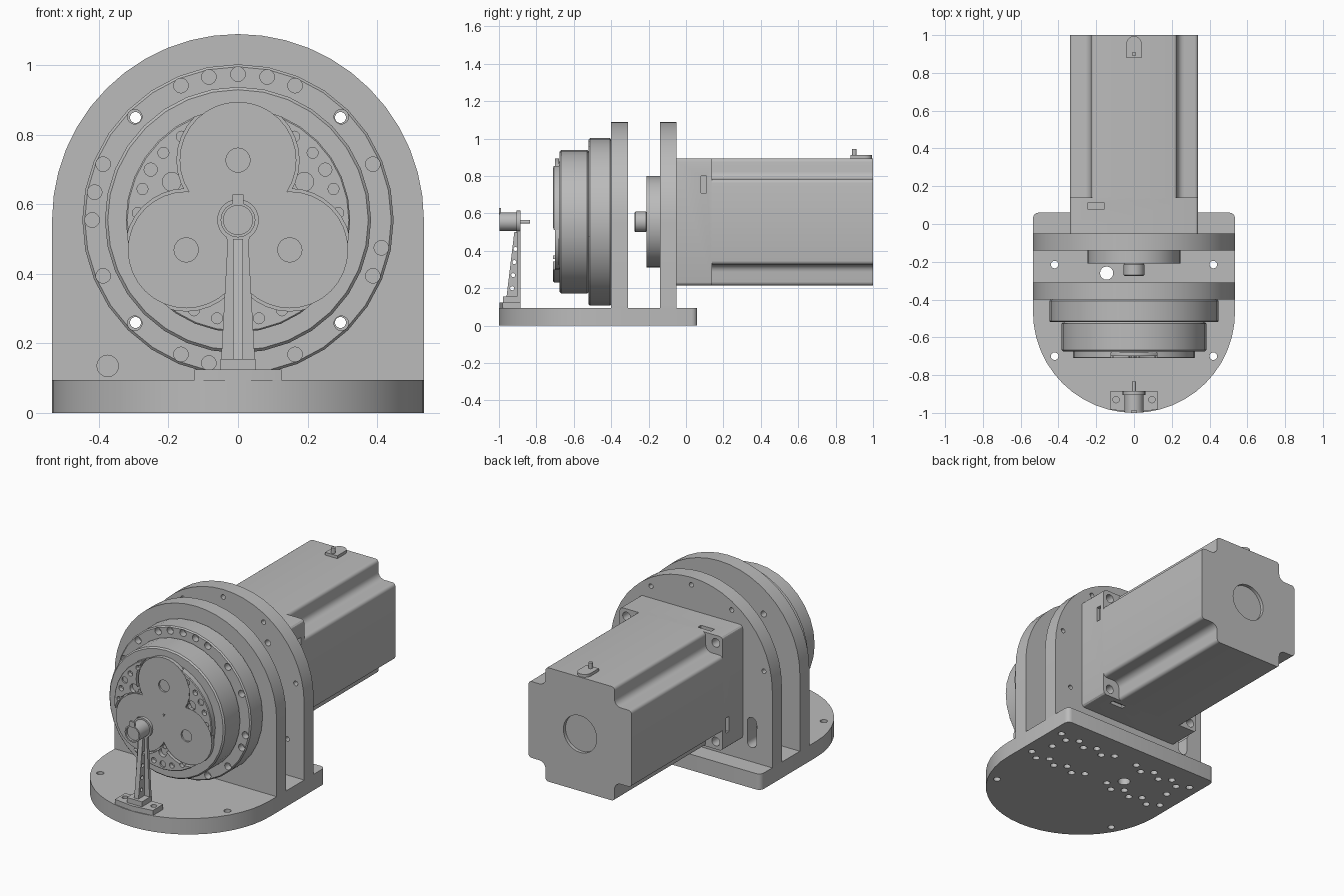
import bpy, bmesh
from math import sin, cos, pi, radians

if "Cube" in bpy.data.objects:
    bpy.data.objects.remove(bpy.data.objects["Cube"])

grey = bpy.data.materials.new("machined_grey")
grey.use_nodes = True
COLOUR = (0.5, 0.5, 0.5, 1)
grey.diffuse_color = COLOUR
grey.node_tree.nodes["Principled BSDF"].inputs["Base Color"].default_value = COLOUR

AXIS_Z = 0.555          # height of the drive axis
MAP = {"x": lambda u, v, d: (d, u, v),
       "y": lambda u, v, d: (u, d, v),
       "z": lambda u, v, d: (u, v, d)}


def arc(cx, cy, r, a0, a1, n):
    """Points along an arc, angles in degrees."""
    return [(cx + r * cos(radians(a0 + (a1 - a0) * i / n)),
             cy + r * sin(radians(a0 + (a1 - a0) * i / n))) for i in range(n + 1)]


def circle(cx, cy, r, n=32):
    return arc(cx, cy, r, 0, 360, n)[:-1]


def rect(u0, u1, v0, v1):
    return [(u0, v0), (u1, v0), (u1, v1), (u0, v1)]


def ring_points(r, angles):
    """Positions around the drive axis."""
    return [(r * cos(radians(a)), AXIS_Z + r * sin(radians(a))) for a in angles]


def make(name, prisms):
    """Object from prisms given as (axis, outline, start, end)."""
    bm = bmesh.new()
    for axis, pts, a, b in prisms:
        low = [bm.verts.new(MAP[axis](u, v, a)) for u, v in pts]
        high = [bm.verts.new(MAP[axis](u, v, b)) for u, v in pts]
        bm.faces.new(low)
        bm.faces.new(high)
        for i in range(len(pts)):
            j = (i + 1) % len(pts)
            bm.faces.new((low[i], low[j], high[j], high[i]))
    bmesh.ops.recalc_face_normals(bm, faces=bm.faces)
    mesh = bpy.data.meshes.new(name)
    bm.to_mesh(mesh)
    bm.free()
    mesh.materials.append(grey)
    obj = bpy.data.objects.new(name, mesh)
    bpy.context.collection.objects.link(obj)
    return obj


def finish(obj, cuts=(), bevel=0):
    """Bevel, cut holes, then smooth the round surfaces."""
    cutter = None
    if bevel:
        m = obj.modifiers.new("bevel", "BEVEL")
        m.width, m.segments, m.limit_method = bevel, 1, "ANGLE"
    if cuts:
        cutter = make("cutter", cuts)
        cutter.hide_render = True
        m = obj.modifiers.new("holes", "BOOLEAN")
        m.operation, m.solver, m.use_self, m.object = "DIFFERENCE", "EXACT", True, cutter
    dg = bpy.context.evaluated_depsgraph_get()
    mesh = bpy.data.meshes.new_from_object(obj.evaluated_get(dg))
    obj.modifiers.clear()
    obj.data = mesh
    if cutter:
        bpy.data.objects.remove(cutter)
    bpy.ops.object.select_all(action="DESELECT")
    obj.select_set(True)
    bpy.context.view_layer.objects.active = obj
    bpy.ops.object.shade_smooth_by_angle(angle=radians(28))
    return obj


def holes(axis, centres, r, a, b, n=16):
    return [(axis, circle(u, v, r, n), a, b) for u, v in centres]


# Base: round front, square back, mounting holes and zigzag screw holes below
W = 0.535
base = (arc(0, -0.465, W, 180, 360, 24) + arc(W - 0.03, 0.03, 0.03, 0, 90, 4)
        + arc(-W + 0.03, 0.03, 0.03, 90, 180, 4))
screws = [(s * (0.08 + 0.065 * i), y + 0.02 * (-1) ** i)
          for y in (-0.355, -0.095) for s in (-1, 1) for i in range(7)]
finish(make("base", [("z", base, 0, 0.095)]),
       holes("z", [(x, y) for x in (-0.42, 0.42) for y in (-0.7, -0.215)], 0.02, -0.1, 0.2)
       + holes("z", [(-0.145, -0.26)], 0.035, -0.1, 0.2)
       + holes("z", screws, 0.02, -0.1, 0.04, 12))

# Two arched upright plates
arch = [(-W, 0.095), (W, 0.095)] + arc(0, AXIS_Z, W, 0, 180, 24)
finish(make("front_plate", [("y", arch, -0.4, -0.31)]),
       holes("y", [(-0.375, 0.135)], 0.031, -0.5, -0.2)
       + holes("y", ring_points(0.417, (45, 135, 225, 315)), 0.018, -0.5, -0.2))
slot = arc(-0.4, 0.33, 0.03, 0, 180, 8) + arc(-0.4, 0.21, 0.03, 180, 360, 8)
finish(make("back_plate", [("y", arch, -0.14, -0.05)]),
       [("y", slot, -0.3, 0.1)]
       + holes("y", ring_points(0.417, (45, 135, 225, 315)), 0.018, -0.3, 0.1)
       + holes("y", ring_points(0.49, (-30, 12, 57, 90, 123, 168, 210)), 0.014, -0.3, 0.1, 12))

# Motor: square flange, body with notched corners, pilot boss and shaft
M, N = 0.34, 0.228


def quarter_turns(pts):
    out = []
    for k in range(4):
        c, s = round(cos(k * pi / 2)), round(sin(k * pi / 2))
        out += [(u * c - v * s, AXIS_Z + u * s + v * c) for u, v in pts]
    return out


flange = quarter_turns(arc(M - 0.02, M - 0.02, 0.02, 0, 90, 3))
notch = (arc(M - 0.02, N - 0.02, 0.02, 0, 90, 4) + arc(N + 0.04, N + 0.04, 0.04, 270, 180, 5)
         + arc(N - 0.02, M - 0.02, 0.02, 0, 90, 4))
side_slot = [quarter_turns(rect(M - 0.02, M + 0.02, 0.155, 0.245))[i:i + 4] for i in (0, 4, 8, 12)]
finish(make("motor_flange", [("y", flange, -0.05, 0.14)]),
       holes("y", ring_points(0.417, (45, 135, 225, 315)), 0.026, -0.1, 0.2)
       + [("y", s, 0.08, 0.11) for s in side_slot])
finish(make("motor_body", [("y", quarter_turns(notch), 0.14, 1.0)]),
       holes("y", [(0, AXIS_Z)], 0.11, 0.98, 1.1, 32))
finish(make("motor_pilot", [("y", circle(0, AXIS_Z, 0.245), -0.21, -0.14)]))
finish(make("motor_shaft", [("y", circle(0, AXIS_Z, 0.055), -0.275, -0.21)]), bevel=0.005)

# Small terminal on top of the motor
tab = [(-0.04, 0.88), (0.04, 0.88)] + arc(0, 0.955, 0.04, 0, 180, 10)
finish(make("terminal_tab", [("z", tab, 0.895, 0.912)]))
finish(make("terminal_post", [("z", circle(0, 0.9, 0.012, 12), 0.91, 0.945)]))

# Reducer: bolted ring, housing, output face with three planet pockets
ring_angles = [90, 78.5, 101.5, 67, 113, 45, 135, 22.5, 157.5, 169, 180, -11,
               -22.5, 202.5, -45, 225, -67, 247, 258.5]
finish(make("reducer_ring", [("y", circle(0, AXIS_Z, 0.448), -0.52, -0.4)]),
       holes("y", ring_points(0.42, ring_angles), 0.021, -0.6, -0.48)
       + holes("y", ring_points(0.417, (45, 135, 225, 315)), 0.016, -0.49, -0.3), bevel=0.007)
finish(make("reducer_housing", [("y", circle(0, AXIS_Z, 0.383), -0.675, -0.52)]), bevel=0.008)
thirds = (30, 150, 270)
planets = ring_points(0.172, (90, 210, 330))
bolts = ring_points(0.289, [a + d for a in thirds for d in (-26, -12, 12, 26)])
finish(make("output_face", [("y", circle(0, AXIS_Z, 0.323), -0.71, -0.67)]),
       holes("y", planets, 0.176, -0.8, -0.68, 32)
       + holes("y", [(0, AXIS_Z)], 0.085, -0.8, -0.678, 24)
       + holes("y", bolts, 0.016, -0.8, -0.685, 12)
       + holes("y", ring_points(0.22, thirds), 0.027, -0.8, -0.685)
       + holes("y", ring_points(0.29, thirds), 0.019, -0.8, -0.7), bevel=0.004)
for i, (x, z) in enumerate(planets):
    finish(make(f"planet_disc_{i + 1}", [("y", circle(x, z, 0.168), -0.7, -0.678)]),
           holes("y", [(x, z)], 0.035, -0.8, -0.69))

# Probe stand: foot, block, tapered arm, drilled rib, barrel with tip
foot = [(-0.125, -0.885), (-0.125, -0.982), (0, -0.998), (0.125, -0.982), (0.125, -0.885)]
finish(make("stand_foot", [("z", foot, 0.09, 0.125)]),
       holes("z", [(-0.095, -0.93), (0.095, -0.93)], 0.017, 0.1, 0.2))
finish(make("stand_block", [("z", rect(-0.05, 0.05, -0.978, -0.885), 0.12, 0.155)]))
arm = [(-0.05, 0.125), (0.05, 0.125), (0.03, 0.49), (0.046, 0.56), (-0.046, 0.56), (-0.03, 0.49)]
finish(make("stand_arm", [("y", arm, -0.903, -0.885)]))
rib = [(-0.96, 0.15), (-0.895, 0.15), (-0.895, 0.5), (-0.918, 0.5)]
finish(make("stand_rib", [("x", rib, -0.014, 0.014)]),
       holes("x", [(-0.93 + 0.006 * i, 0.2 + 0.07 * i) for i in range(4)], 0.011, -0.1, 0.1, 12))
finish(make("probe_barrel", [("y", circle(0, AXIS_Z, 0.05, 24), -0.998, -0.89)]),
       holes("y", [(0, AXIS_Z)], 0.042, -1.1, -0.985, 24))
finish(make("probe_collar", [("y", circle(0, AXIS_Z, 0.06, 24), -0.905, -0.885)]))
finish(make("probe_tab", [("y", rect(-0.016, 0.016, 0.595, 0.628), -1.0, -0.988)]))
finish(make("probe_tip", [("y", circle(0, AXIS_Z, 0.01, 12), -0.89, -0.835)]))
